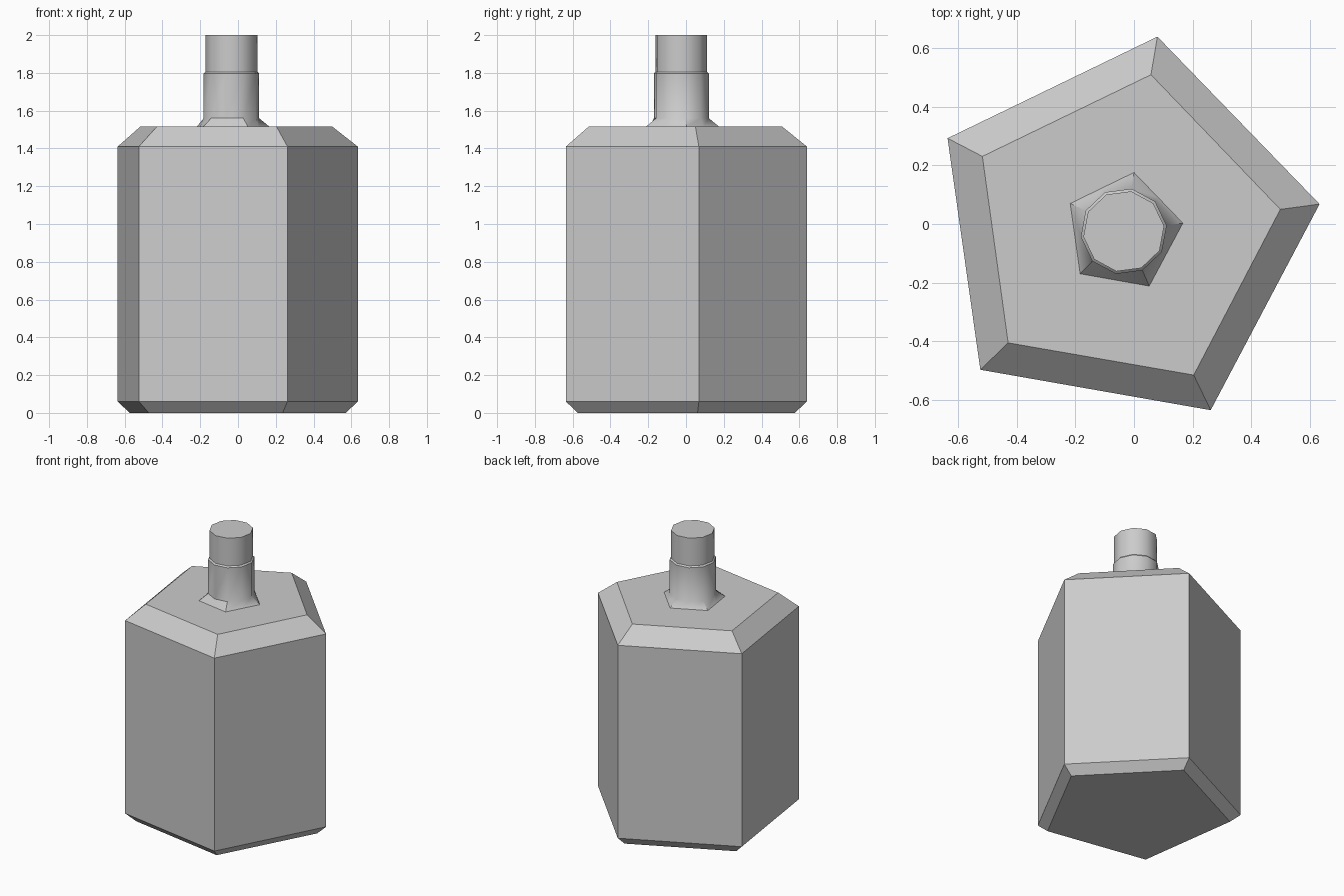
import bpy, bmesh, math

if "Cube" in bpy.data.objects:
    bpy.data.objects.remove(bpy.data.objects["Cube"])


def loft(name, rings, cap_bottom=True):
    """Skin a stack of equal-length rings of 3D points."""
    bm = bmesh.new()
    loops = [[bm.verts.new(p) for p in ring] for ring in rings]
    n = len(loops[0])
    for lo, hi in zip(loops, loops[1:]):
        for i in range(n):
            j = (i + 1) % n
            bm.faces.new((lo[i], lo[j], hi[j], hi[i]))
    bm.faces.new(loops[-1])
    if cap_bottom:
        bm.faces.new(loops[0][::-1])
    bmesh.ops.recalc_face_normals(bm, faces=bm.faces)
    mesh = bpy.data.meshes.new(name)
    bm.to_mesh(mesh)
    bm.free()
    obj = bpy.data.objects.new(name, mesh)
    bpy.context.collection.objects.link(obj)
    return obj


def at(points, z, s=1.0):
    return [(x * s, y * s, z) for x, y in points]


# Five-sided body with chamfered base and shoulder
outer = [(0.634, 0.068), (0.08, 0.64), (-0.637, 0.293), (-0.525, -0.498), (0.262, -0.636)]
shoulder = [(0.50, 0.05), (0.058, 0.51), (-0.518, 0.231), (-0.43, -0.406), (0.204, -0.516)]
loft("bottle_body", [at(outer, 0, 0.9), at(outer, 0.06), at(outer, 1.41), at(shoulder, 1.515)])

# Neck: pentagonal flare blending into a ten-sided neck and stopper
cx, cy = -0.035, -0.025


def decagon(r, z):
    angles = [math.radians(7.5 + 36 * i) for i in range(10)]
    return [(cx + r * math.cos(a), cy + r * math.sin(a), z) for a in angles]


corners = [(0.167, 0.003), (0.0, 0.176), (-0.218, 0.07), (-0.184, -0.17), (0.052, -0.212)]
flare = []
for i, (x, y) in enumerate(corners):
    nx, ny = corners[(i + 1) % 5]
    flare += [(x, y), ((x + nx) / 2, (y + ny) / 2)]

neck = loft("bottle_neck", [at(flare, 1.515), decagon(0.148, 1.56), decagon(0.148, 1.797),
                            decagon(0.139, 1.806), decagon(0.139, 2.0)], cap_bottom=False)

# Smooth the round neck while keeping its rims sharp
bpy.context.view_layer.objects.active = neck
neck.select_set(True)
bpy.ops.object.shade_smooth_by_angle(angle=math.radians(40))
